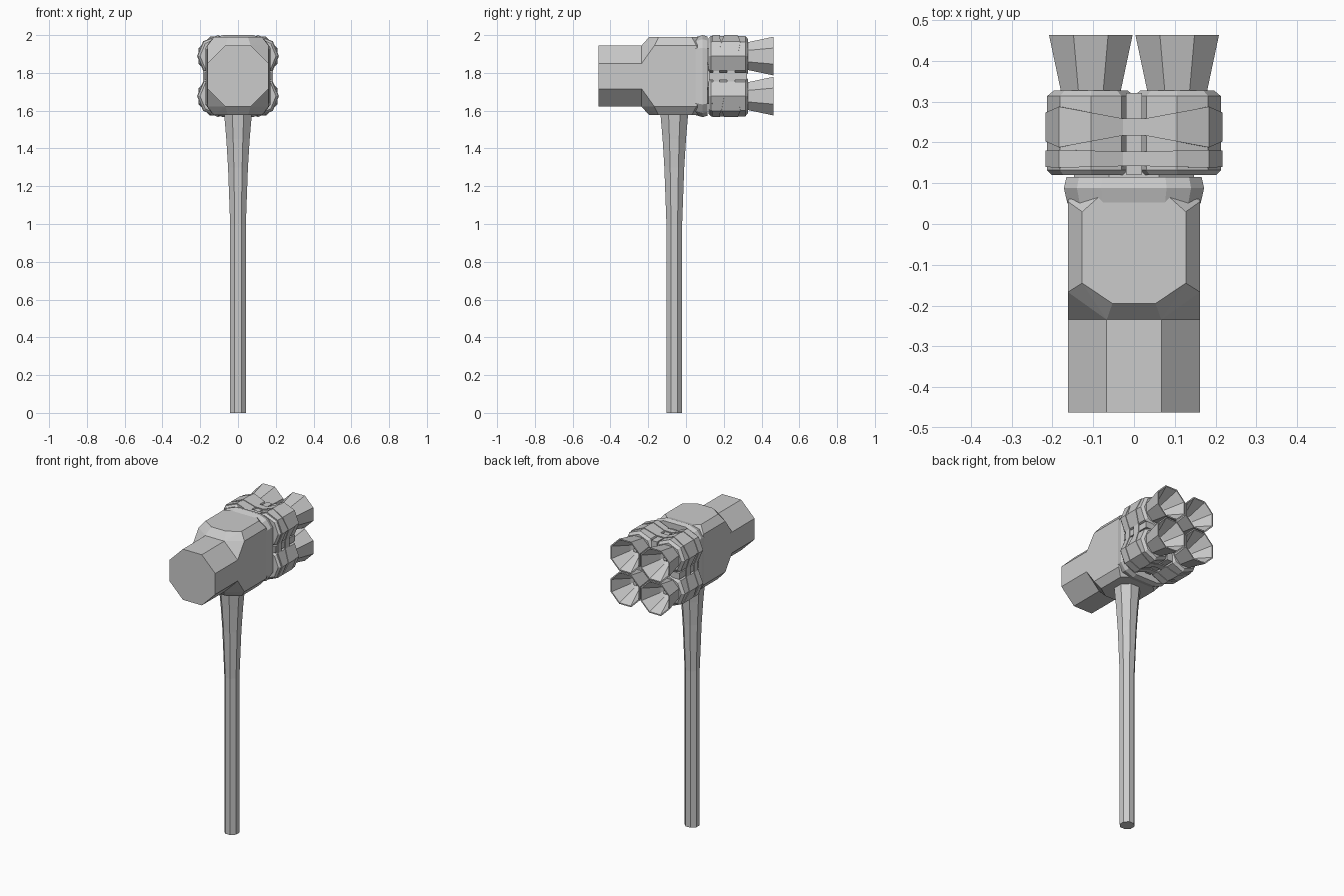
import bpy, bmesh
from math import cos, sin, radians
from mathutils import Vector

if "Cube" in bpy.data.objects:
    bpy.data.objects.remove(bpy.data.objects["Cube"], do_unlink=True)

GREY = (0.6, 0.6, 0.6, 1.0)
metal = bpy.data.materials.new("plain grey")
metal.use_nodes = True
metal.diffuse_color = GREY
metal.node_tree.nodes["Principled BSDF"].inputs["Base Color"].default_value = GREY

HEAD_Z = 1.783   # height of the head axis
ENGINE = 0.106   # offset of each engine from the head axis


def finish(name, bm):
    bmesh.ops.recalc_face_normals(bm, faces=bm.faces)
    mesh = bpy.data.meshes.new(name)
    bm.to_mesh(mesh)
    bm.free()
    mesh.materials.append(metal)
    obj = bpy.data.objects.new(name, mesh)
    bpy.context.collection.objects.link(obj)
    return obj


def loft(name, rings, loop=False):
    """Skin matching rings of points; cap the ends or join them in a loop."""
    bm = bmesh.new()
    rows = [[bm.verts.new(p) for p in ring] for ring in rings]
    n = len(rows[0])
    pairs = list(zip(rows, rows[1:])) + ([(rows[-1], rows[0])] if loop else [])
    for a, b in pairs:
        for i in range(n):
            j = (i + 1) % n
            bm.faces.new((a[i], a[j], b[j], b[i]))
    if not loop:
        bm.faces.new(rows[0])
        bm.faces.new(rows[-1])
    return finish(name, bm)


def octagon(r, turn=22.5):
    return [(r * cos(radians(turn + 45 * i)), r * sin(radians(turn + 45 * i)))
            for i in range(8)]


def turned(name, profile, cx=0, cz=0, turn=22.5):
    """Eight-sided lathe along y from (y, radius) pairs."""
    return loft(name, [[(cx + x, y, HEAD_Z + cz + z) for x, z in octagon(r, turn)]
                       for y, r in profile])


def box(name, lo, hi):
    bm = bmesh.new()
    bmesh.ops.create_cube(bm, size=1)
    lo, hi = Vector(lo), Vector(hi)
    for v in bm.verts:
        v.co = (lo + hi) / 2 + v.co * (hi - lo)
    return finish(name, bm)


# Handle, flaring towards the head
loft("handle", [[(x, y - 0.062, z) for x, y in octagon(r)] for z, r in
                [(0, 0.045), (1.0, 0.045), (1.3, 0.057), (1.45, 0.067), (1.6, 0.081)]])

# Striking barrel
turned("striking_barrel", [(-0.462, 0.1755), (-0.2, 0.1755)])

# Head body: hull of one corner mirrored to all four
corner = [(0.067, -0.235, 0.162), (0.162, -0.235, 0.067), (0.053, -0.195, 0.207),
          (0.127, -0.145, 0.207), (0.162, -0.167, 0.162), (0.127, 0.03, 0.207),
          (0.06, 0.09, 0.207), (0.162, 0.055, 0.162), (0.162, 0.1, 0.067),
          (0.07, 0.11, 0.18)]
bm = bmesh.new()
for x, y, z in corner:
    for sx in (1, -1):
        for sz in (1, -1):
            bm.verts.new((x * sx, y, HEAD_Z + z * sz))
bmesh.ops.convex_hull(bm, input=bm.verts)
bmesh.ops.dissolve_limit(bm, angle_limit=0.03, verts=bm.verts, edges=bm.edges)
finish("head_body", bm)

# Collar wrapped round the back of the body
quarter = [(0.172, 0.15), (0.14, 0.195), (0.08, 0.217)]
section = (quarter + [(-x, z) for x, z in reversed(quarter)]
           + [(-x, -z) for x, z in quarter] + [(x, -z) for x, z in reversed(quarter)])
loft("collar", [[(x * s, y, HEAD_Z + z * s) for x, z in section]
                for y, s in [(0.05, 0.95), (0.088, 1.0), (0.115, 0.965)]])
turned("engine_mount", [(0.1, 0.16), (0.14, 0.16)])

# Four rocket engines with hollow nozzles
for side, sx in (("left", 1), ("right", -1)):
    for level, sz in (("upper", 1), ("lower", -1)):
        cx, cz = sx * ENGINE, sz * ENGINE
        tag = f"{level}_{side}"
        turned(f"engine_{tag}", [(0.12, 0.095), (0.132, 0.107), (0.314, 0.107),
                                 (0.328, 0.09)], cx, cz, 0)
        turned(f"nozzle_{tag}", [(0.32, 0.078), (0.464, 0.111), (0.464, 0.103),
                                 (0.35, 0.045), (0.335, 0.03)], cx, cz)
        turned(f"igniter_{tag}", [(0.33, 0.018), (0.365, 0.012)], cx, cz)

# Spines filling the gaps between engines
box("upright_spine", (-0.02, 0.122, HEAD_Z - 0.178), (0.02, 0.322, HEAD_Z + 0.178))
box("cross_spine", (-0.178, 0.122, HEAD_Z - 0.02), (0.178, 0.322, HEAD_Z + 0.02))


# Straps following the engine outlines, wider over the outer corners
def strap(name, y, narrow, wide):
    rings = []
    for q in range(4):
        qa = radians(45 + 90 * q)
        cx, cz = ENGINE * 2 ** 0.5 * cos(qa), ENGINE * 2 ** 0.5 * sin(qa)
        for step in (-90, -45, 0, 45, 90):
            a = qa + radians(step)
            half = wide + (narrow - wide) * abs(step) / 90
            rings.append([(cx + r * cos(a), y + d * half, HEAD_Z + cz + r * sin(a))
                          for r, d in ((0.1, -1), (0.111, -1), (0.111, 1), (0.1, 1))])
    loft(name, rings, loop=True)


strap("front_strap", 0.16, 0.018, 0.022)
strap("rear_strap", 0.238, 0.021, 0.05)
